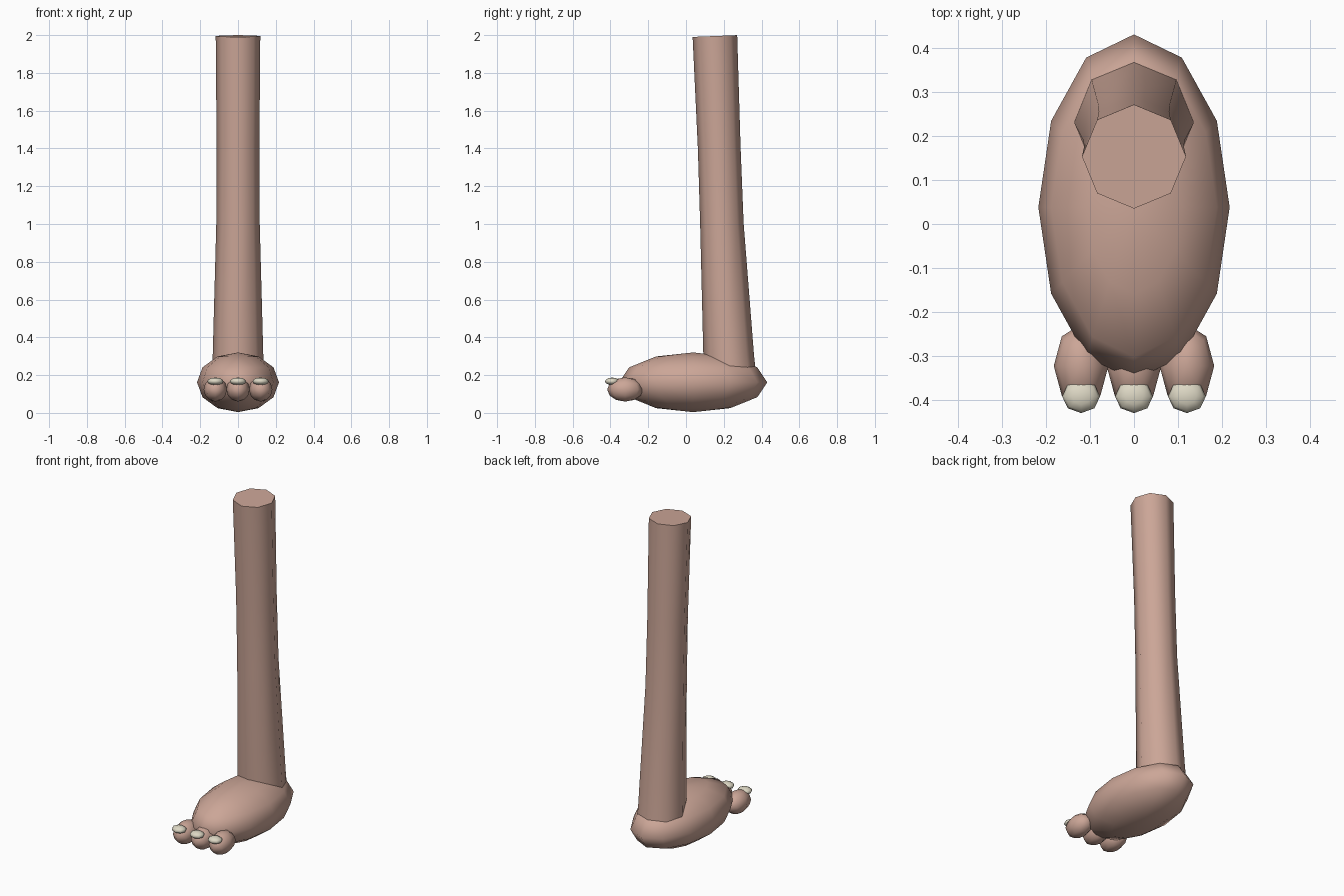
import bpy, bmesh
from math import cos, sin, pi, radians

if "Cube" in bpy.data.objects:
    bpy.data.objects.remove(bpy.data.objects["Cube"])


def material(name, rgb):
    m = bpy.data.materials.new(name)
    m.diffuse_color = (*rgb, 1)
    m.use_nodes = True
    m.node_tree.nodes["Principled BSDF"].inputs["Base Color"].default_value = m.diffuse_color
    return m


skin = material("skin", (0.60, 0.38, 0.31))
horn = material("nail", (0.72, 0.68, 0.55))


def finish(name, bm, mat):
    bmesh.ops.recalc_face_normals(bm, faces=bm.faces)
    me = bpy.data.meshes.new(name)
    bm.to_mesh(me)
    bm.free()
    me.materials.append(mat)
    ob = bpy.data.objects.new(name, me)
    bpy.context.collection.objects.link(ob)
    bpy.ops.object.select_all(action='DESELECT')
    ob.select_set(True)
    bpy.context.view_layer.objects.active = ob
    bpy.ops.object.shade_smooth_by_angle(angle=radians(65))
    return ob


def ellipsoid(name, centre, radii, segments, rings, mat):
    bm = bmesh.new()
    bmesh.ops.create_uvsphere(bm, u_segments=segments, v_segments=rings, radius=1)
    bmesh.ops.scale(bm, vec=radii, verts=bm.verts)
    bmesh.ops.translate(bm, vec=centre, verts=bm.verts)
    return finish(name, bm, mat)


# Leg: eight-sided tapering tube, (centre y, z, radius) per ring
bm = bmesh.new()
rings = []
for y, z, r in [(0.241, 0.12, 0.139), (0.226, 0.30, 0.134), (0.19, 1.0, 0.115),
                (0.176, 1.4, 0.113), (0.153, 1.995, 0.118)]:
    rings.append([bm.verts.new((r * cos(i * pi / 4), y + r * sin(i * pi / 4),
                                z + 0.04 * r * sin(i * pi / 4))) for i in range(8)])
for a, b in zip(rings, rings[1:]):
    for i in range(8):
        j = (i + 1) % 8
        bm.faces.new((a[i], a[j], b[j], b[i]))
bm.faces.new(rings[0])
bm.faces.new(rings[-1])
finish("leg", bm, skin)

# Foot
ellipsoid("foot", (0, 0.038, 0.162), (0.217, 0.392, 0.158), 12, 6, skin)

# Toes with nails
for side, x in (("left", -0.12), ("middle", 0), ("right", 0.12)):
    ellipsoid(side + "_toe", (x, -0.322, 0.124), (0.062, 0.095, 0.064), 8, 6, skin)
    ellipsoid(side + "_nail", (x, -0.391, 0.167), (0.043, 0.038, 0.02), 8, 6, horn)
